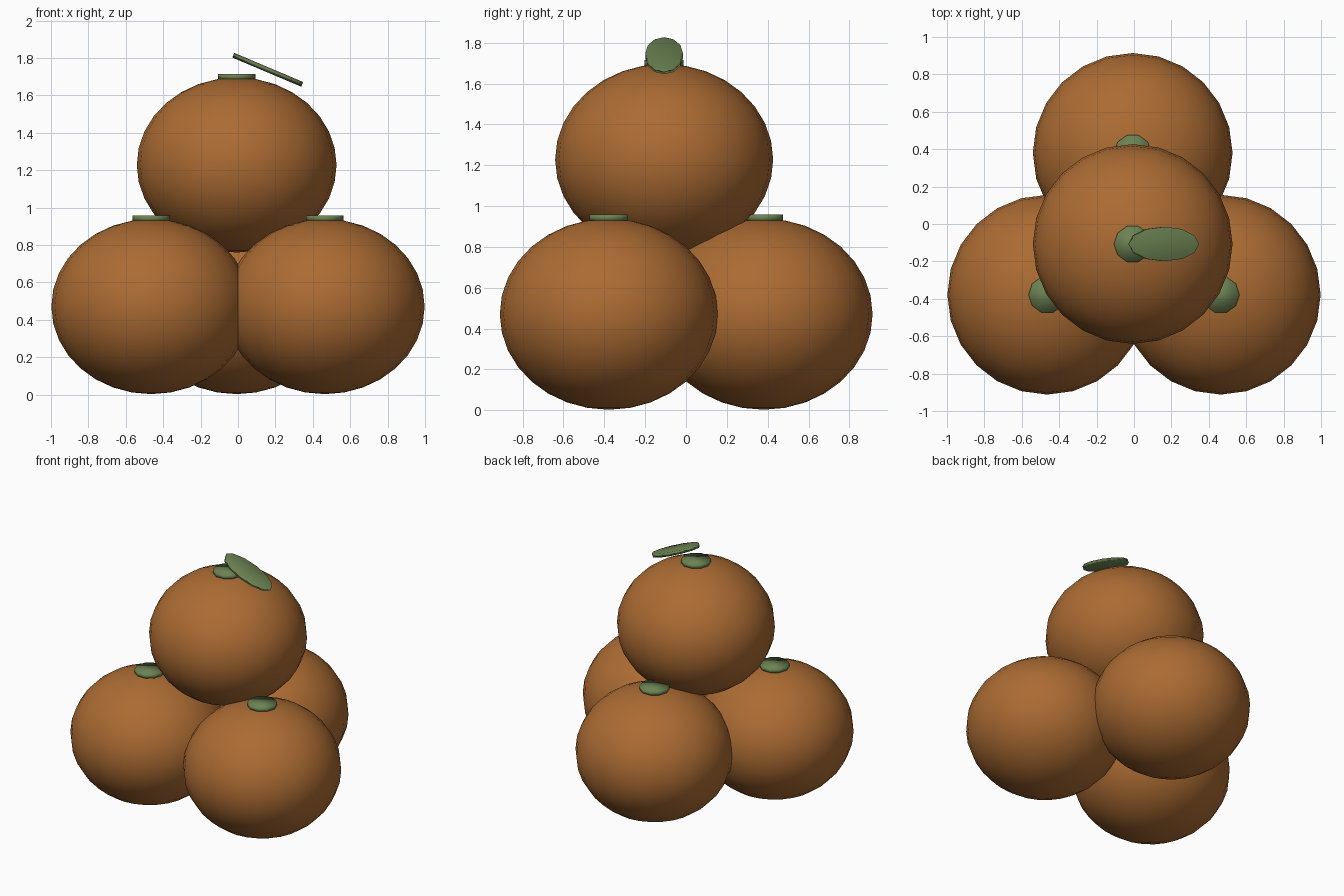
import bpy
import math

if "Cube" in bpy.data.objects:
    bpy.data.objects.remove(bpy.data.objects["Cube"])


def material(name, rgb):
    m = bpy.data.materials.new(name)
    m.diffuse_color = (*rgb, 1.0)
    m.use_nodes = True
    m.node_tree.nodes["Principled BSDF"].inputs["Base Color"].default_value = m.diffuse_color
    return m


ORANGE = material("burnt orange", (0.41, 0.148, 0.033))
GREEN = material("leaf green", (0.15, 0.225, 0.085))


def finish(name, mat, scale=(1, 1, 1), rotation=(0, 0, 0)):
    ob = bpy.context.object
    ob.name = name
    ob.scale = scale
    ob.rotation_euler = rotation
    ob.data.materials.append(mat)
    bpy.ops.object.shade_smooth()
    return ob


def fruit(name, x, y, z):
    # slightly squashed round body
    bpy.ops.mesh.primitive_uv_sphere_add(segments=24, ring_count=16, radius=1,
                                         location=(x, y, z))
    finish(name, ORANGE, (0.534, 0.534, 0.468))
    # ten-sided stem cap with a corner towards +x
    bpy.ops.mesh.primitive_cylinder_add(vertices=10, radius=0.1, depth=0.03,
                                        location=(x, y, z + 0.472))
    finish(name + "_stem_cap", GREEN, rotation=(0, 0, math.pi / 2))


# three fruits on the ground, one stacked on top
fruit("left_fruit", -0.464, -0.378, 0.471)
fruit("right_fruit", 0.464, -0.378, 0.471)
fruit("back_fruit", -0.007, 0.38, 0.471)
fruit("top_fruit", -0.007, -0.107, 1.228)

# tilted oval leaf above the top fruit
bpy.ops.mesh.primitive_cylinder_add(vertices=12, radius=1, depth=1,
                                    location=(0.159, -0.107, 1.737))
finish("leaf", GREEN, (0.2, 0.092, 0.027), (0, 0.4, 0))
